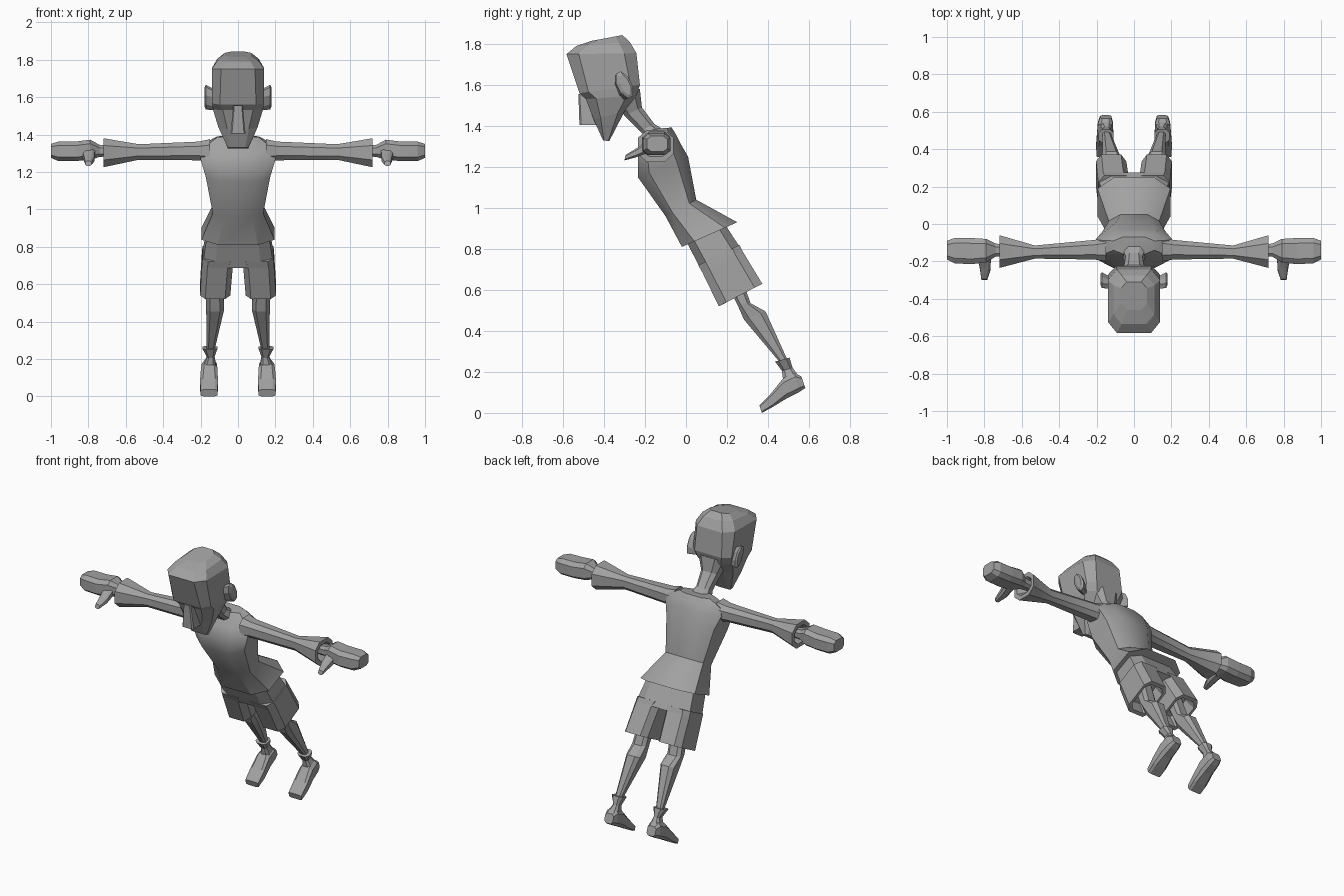
import bpy, bmesh, math
from mathutils import Vector

grey = bpy.data.materials.new("plain grey")
grey.diffuse_color = (0.36, 0.36, 0.36, 1)


def loft(name, rings, mirror=False, smooth=0):
    """Skin a list of equal-sized point rings and cap both ends."""
    bm = bmesh.new()
    loops = [[bm.verts.new(p) for p in r] for r in rings]
    n = len(loops[0])
    for a, b in zip(loops, loops[1:]):
        for i in range(n):
            j = (i + 1) % n
            bm.faces.new((a[i], a[j], b[j], b[i]))
    bm.faces.new(loops[0])
    bm.faces.new(loops[-1])
    bmesh.ops.recalc_face_normals(bm, faces=bm.faces)
    me = bpy.data.meshes.new(name)
    bm.to_mesh(me)
    bm.free()
    me.materials.append(grey)
    ob = bpy.data.objects.new(name, me)
    bpy.context.collection.objects.link(ob)
    if mirror:
        ob.modifiers.new("mirror", 'MIRROR').use_mirror_merge = False
    if smooth:
        bpy.ops.object.select_all(action='DESELECT')
        ob.select_set(True)
        bpy.context.view_layer.objects.active = ob
        bpy.ops.object.shade_smooth_by_angle(angle=math.radians(smooth))
    return ob


def octagon(c, a, b, k):
    c, a, b = Vector(c), Vector(a), Vector(b)
    signs = [(1, k), (k, 1), (-k, 1), (-1, k), (-1, -k), (-k, -1), (k, -1), (1, -k)]
    return [c + a * u + b * v for u, v in signs]


def slab(cx, hw, f, b, k=0.55):
    """Ring between a front and a back (y, z) point, with half width hw."""
    c = (cx, (f[0] + b[0]) / 2, (f[1] + b[1]) / 2)
    return octagon(c, (hw, 0, 0), (0, (b[0] - f[0]) / 2, (b[1] - f[1]) / 2), k)


def cross(x, y0, y1, z0, z1, k=0.5):
    """Ring across the x axis."""
    return octagon((x, (y0 + y1) / 2, (z0 + z1) / 2),
                   (0, (y1 - y0) / 2, 0), (0, 0, (z1 - z0) / 2), k)


# Shirt with flared hem
loft("shirt", [
    slab(0, .195, (-.02, .81), (.25, .93)),
    slab(0, .135, (-.10, .96), (.05, 1.04)),
    slab(0, .172, (-.235, 1.15), (.01, 1.25)),
    slab(0, .20, (-.235, 1.25), (-.03, 1.32)),
    slab(0, .19, (-.21, 1.31), (-.05, 1.36)),
    slab(0, .11, (-.16, 1.385), (-.07, 1.392))], smooth=35)

# Sleeves with wide cuffs, recessed at the wrist
loft("sleeve", [
    cross(.15, -.20, -.07, 1.25, 1.375),
    cross(.21, -.19, -.085, 1.262, 1.362),
    cross(.53, -.185, -.115, 1.265, 1.348),
    cross(.72, -.235, -.06, 1.225, 1.38),
    cross(.72, -.21, -.085, 1.25, 1.355),
    cross(.67, -.18, -.10, 1.28, 1.33)], mirror=True, smooth=30)

# Hands: wrist, palm and joined fingers
loft("hand", [
    cross(.66, -.17, -.11, 1.285, 1.335),
    cross(.74, -.175, -.105, 1.28, 1.345),
    cross(.79, -.205, -.08, 1.265, 1.372, .6),
    cross(.87, -.215, -.075, 1.258, 1.362, .6),
    cross(.96, -.21, -.075, 1.258, 1.362, .6),
    cross(1.0, -.19, -.09, 1.275, 1.35, .6)], mirror=True)
loft("thumb", [
    slab(.80, .035, (-.18, 1.27), (-.17, 1.34)),
    slab(.795, .028, (-.25, 1.245), (-.235, 1.295)),
    slab(.80, .016, (-.30, 1.232), (-.295, 1.258))], mirror=True)

# Shorts: hips plus two hollow legs
loft("shorts_hips", [
    slab(0, .165, (.0, .84), (.18, .935), .65),
    slab(0, .19, (.08, .685), (.275, .79), .65)])
loft("shorts_leg", [
    slab(.1, .09, (.06, .72), (.26, .82), .65),
    slab(.11, .083, (.08, .685), (.275, .79), .65),
    slab(.122, .081, (.16, .52), (.372, .63), .65),
    slab(.122, .066, (.18, .53), (.352, .62), .65),
    slab(.115, .055, (.15, .61), (.29, .69), .65)], mirror=True)

# Bent legs
loft("leg", [
    slab(.115, .045, (.18, .66), (.26, .69)),
    slab(.125, .048, (.25, .53), (.315, .535)),
    slab(.122, .048, (.283, .455), (.388, .495)),
    slab(.146, .022, (.455, .25), (.492, .265))], mirror=True)

# Socks and shoes
loft("sock", [
    slab(.15, .04, (.435, .25), (.505, .27)),
    slab(.146, .02, (.468, .205), (.52, .22)),
    slab(.152, .035, (.475, .15), (.55, .18))], mirror=True)
loft("shoe", [
    slab(.152, .03, (.563, .178), (.582, .122), .6),
    slab(.153, .04, (.53, .195), (.55, .10), .6),
    slab(.154, .044, (.475, .17), (.49, .07), .6),
    slab(.155, .048, (.415, .095), (.425, .03), .7),
    slab(.155, .045, (.358, .036), (.37, .0), .7)], mirror=True)

# Neck widening into the skull
loft("neck", [
    slab(0, .065, (-.19, 1.34), (-.10, 1.375)),
    slab(0, .045, (-.225, 1.375), (-.155, 1.41)),
    slab(0, .055, (-.30, 1.45), (-.215, 1.49)),
    slab(0, .09, (-.36, 1.54), (-.225, 1.58))])

# Head: crown, brow, recessed face and chin
loft("head", [
    slab(0, .07, (-.46, 1.815), (-.31, 1.843)),
    slab(0, .11, (-.535, 1.79), (-.275, 1.81), .6),
    slab(0, .14, (-.583, 1.75), (-.242, 1.755), .65),
    slab(0, .138, (-.52, 1.56), (-.225, 1.60), .7),
    slab(0, .134, (-.488, 1.53), (-.24, 1.55), .6),
    slab(0, .105, (-.45, 1.43), (-.30, 1.47), .55),
    slab(0, .055, (-.405, 1.33), (-.375, 1.325), .7)])

# Wedge nose
loft("nose", [
    slab(0, .025, (-.525, 1.555), (-.46, 1.555), .8),
    slab(0, .04, (-.52, 1.405), (-.43, 1.405), .8)])

# Ears
loft("ear", [
    octagon((.125, -.315, 1.585), (0, .022, .012), (0, -.02, .05), .5),
    octagon((.172, -.30, 1.60), (0, .03, .015), (0, -.03, .06), .4),
    octagon((.18, -.295, 1.60), (0, .018, .01), (0, -.02, .045), .4)], mirror=True)
